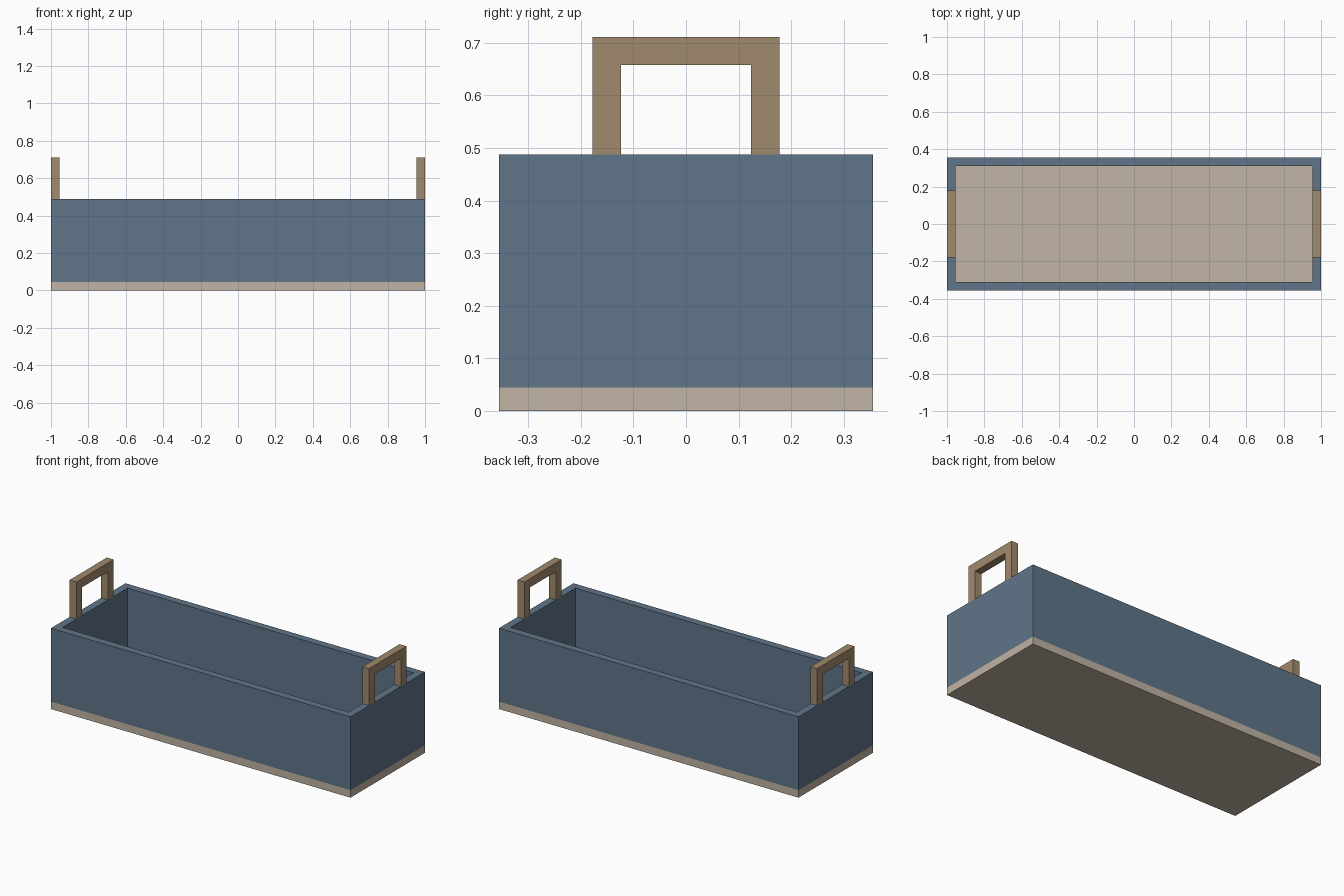
import bpy
import bmesh
from mathutils import Vector

cube = bpy.data.objects.get("Cube")
if cube:
    bpy.data.objects.remove(cube, do_unlink=True)

HALF_X, HALF_Y = 1.0, 0.355
THICK = 0.045
RIM_Z = 0.488
TOP_Z = 0.711


def material(name, rgb):
    mat = bpy.data.materials.new(name)
    mat.use_nodes = True
    mat.diffuse_color = (*rgb, 1)
    mat.node_tree.nodes["Principled BSDF"].inputs["Base Color"].default_value = (*rgb, 1)
    return mat


def finish(name, bm, mat):
    bmesh.ops.recalc_face_normals(bm, faces=bm.faces)
    mesh = bpy.data.meshes.new(name)
    bm.to_mesh(mesh)
    bm.free()
    mesh.materials.append(mat)
    obj = bpy.data.objects.new(name, mesh)
    bpy.context.collection.objects.link(obj)
    return obj


def extrude(bm, faces, offset):
    result = bmesh.ops.extrude_face_region(bm, geom=faces)
    moved = [v for v in result["geom"] if isinstance(v, bmesh.types.BMVert)]
    bmesh.ops.translate(bm, verts=moved, vec=offset)


def rectangle(x, y, z):
    return [(-x, -y, z), (x, -y, z), (x, y, z), (-x, y, z)]


blue = material("slate blue paint", (0.117, 0.178, 0.25))
pale = material("pale wood", (0.527, 0.451, 0.366))
brown = material("brown wood", (0.352, 0.254, 0.15))

# Bottom board
bm = bmesh.new()
board = bm.faces.new([bm.verts.new(p) for p in rectangle(HALF_X, HALF_Y, 0)])
extrude(bm, [board], Vector((0, 0, THICK)))
finish("bottom_board", bm, pale)

# Four walls as one mitred frame
bm = bmesh.new()
outer = [bm.verts.new(p) for p in rectangle(HALF_X, HALF_Y, THICK)]
inner = [bm.verts.new(p) for p in rectangle(HALF_X - THICK, HALF_Y - THICK, THICK)]
ring = []
for i in range(4):
    j = (i + 1) % 4
    ring.append(bm.faces.new([outer[i], outer[j], inner[j], inner[i]]))
extrude(bm, ring, Vector((0, 0, RIM_Z - THICK)))
finish("walls", bm, blue)

# Square arch handles on the end walls
W, GAP, GAP_Z = 0.178, 0.124, 0.658
arch = [(-W, RIM_Z), (-W, TOP_Z), (W, TOP_Z), (W, RIM_Z),
        (GAP, RIM_Z), (GAP, GAP_Z), (-GAP, GAP_Z), (-GAP, RIM_Z)]
for name, side in (("left_handle", 1), ("right_handle", -1)):
    bm = bmesh.new()
    face = bm.faces.new([bm.verts.new((side * HALF_X, y, z)) for y, z in arch])
    extrude(bm, [face], Vector((-side * THICK, 0, 0)))
    finish(name, bm, brown)
